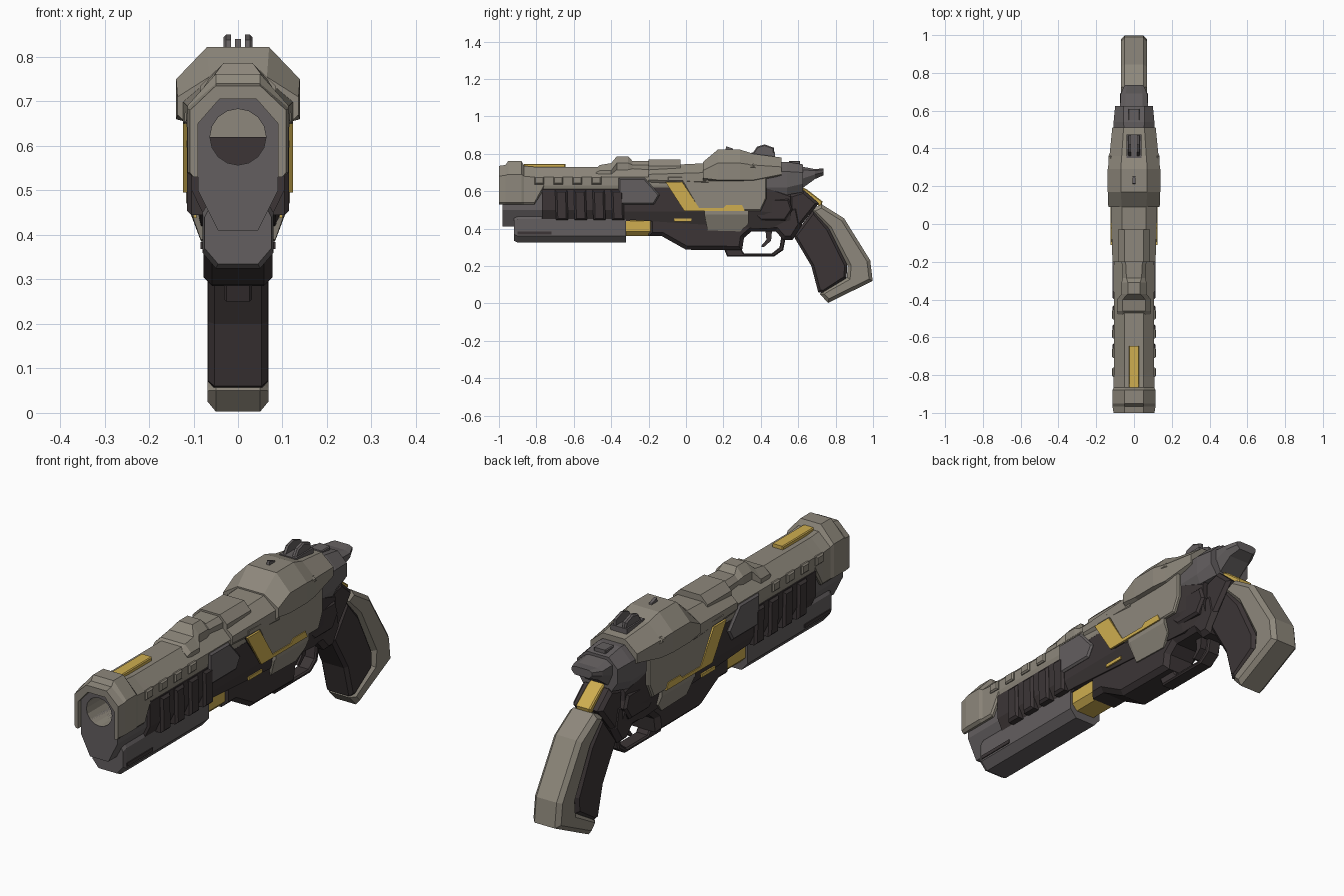
import bpy, bmesh, math
from mathutils import Matrix


def material(name, rgb):
    m = bpy.data.materials.new(name)
    m.diffuse_color = (*rgb, 1)
    return m


LIGHT = material("warm_light_grey", (0.27, 0.245, 0.2))
GREY = material("dark_grey", (0.125, 0.113, 0.115))
BLACK = material("brown_black", (0.045, 0.036, 0.037))
GOLD = material("gold", (0.62, 0.42, 0.08))


def finish(name, bm, mat, mirror=False):
    bmesh.ops.recalc_face_normals(bm, faces=bm.faces)
    me = bpy.data.meshes.new(name)
    bm.to_mesh(me)
    bm.free()
    me.materials.append(mat)
    ob = bpy.data.objects.new(name, me)
    bpy.context.collection.objects.link(ob)
    if mirror:
        ob.modifiers.new("mirror", 'MIRROR')
    return ob


def loft(name, mat, *stations):
    """Octagonal body along y. Station: y, top z, top half width,
    shoulder z, half width, waist z, bottom z, bottom half width."""
    bm = bmesh.new()
    rings = []
    for y, zt, wt, zs, w, zw, zb, wb in stations:
        half = [(wt, zt), (w, zs), (w, zw), (wb, zb)]
        full = half + [(-x, z) for x, z in reversed(half)]
        rings.append([bm.verts.new((x, y, z)) for x, z in full])
    for a, b in zip(rings, rings[1:]):
        for i in range(8):
            j = (i + 1) % 8
            bm.faces.new((a[i], a[j], b[j], b[i]))
    bm.faces.new(rings[0])
    bm.faces.new(rings[-1])
    return finish(name, bm, mat)


def tube(name, mat, y0, y1, section):
    return loft(name, mat, (y0, *section), (y1, *section))


def slab(name, mat, profile, x1, x0=None, bevel=0.0):
    """Side (y, z) profile extruded across x; x0 given = mirrored side plates."""
    bm = bmesh.new()
    start = -x1 if x0 is None else x0
    a = [bm.verts.new((start, y, z)) for y, z in profile]
    b = [bm.verts.new((x1, y, z)) for y, z in profile]
    n = len(profile)
    caps = [bm.faces.new(a), bm.faces.new(b)]
    for i in range(n):
        j = (i + 1) % n
        bm.faces.new((a[i], a[j], b[j], b[i]))
    bmesh.ops.recalc_face_normals(bm, faces=bm.faces)
    if bevel:
        use = caps if x0 is None else caps[1:]
        bmesh.ops.bevel(bm, geom=[e for f in use for e in f.edges], offset=bevel,
                        segments=1, profile=0.5, affect='EDGES')
    return finish(name, bm, mat, x0 is not None)


def rect(y0, y1, z0, z1):
    return [(y0, z0), (y1, z0), (y1, z1), (y0, z1)]


# barrel shroud, muzzle collar and barrel core
shroud = tube("barrel_shroud", LIGHT, -0.88, -0.08,
              (0.73, 0.05, 0.675, 0.106, 0.63, 0.605, 0.1))
collar = loft("muzzle_collar", LIGHT,
              (-1.0, 0.735, 0.05, 0.68, 0.108, 0.54, 0.53, 0.1),
              (-0.965, 0.74, 0.05, 0.685, 0.114, 0.54, 0.53, 0.1),
              (-0.95, 0.762, 0.05, 0.69, 0.114, 0.54, 0.53, 0.1),
              (-0.88, 0.762, 0.05, 0.69, 0.114, 0.54, 0.53, 0.1),
              (-0.865, 0.735, 0.05, 0.68, 0.108, 0.54, 0.53, 0.1),
              (-0.81, 0.73, 0.05, 0.675, 0.108, 0.54, 0.53, 0.1),
              (-0.76, 0.73, 0.05, 0.675, 0.106, 0.63, 0.61, 0.1))
core_section = (0.705, 0.042, 0.65, 0.09, 0.5, 0.41, 0.045)
core = tube("barrel_core", GREY, -0.98, -0.7, core_section)

# hidden cutters: recessed muzzle face and bore
recess = tube("muzzle_recess_cutter", GREY, -1.1, -0.978, core_section)
bm = bmesh.new()
bmesh.ops.create_cone(bm, cap_ends=True, segments=16, radius1=0.063, radius2=0.063, depth=0.5,
                      matrix=Matrix.Translation((0, -0.9, 0.62)) @ Matrix.Rotation(math.pi / 2, 4, 'X'))
bore = finish("bore_cutter", bm, GREY)
for target, cutter in ((collar, recess), (collar, bore), (core, bore), (shroud, bore)):
    mod = target.modifiers.new("cut", 'BOOLEAN')
    mod.operation = 'DIFFERENCE'
    mod.solver = 'EXACT'
    mod.object = cutter
for c in (recess, bore):
    c.hide_render = True
    c.hide_viewport = False
    c.display_type = 'WIRE'

# shroud clips, vent ribs
for i in range(4):
    y = -0.785 + i * 0.102
    slab(f"shroud_clip_{i}", LIGHT, rect(y - 0.026, y + 0.026, 0.637, 0.678), 0.116, 0.09, 0.006)
    y = -0.665 + i * 0.1
    slab(f"vent_rib_{i}", BLACK, [(y - 0.035, 0.605), (y + 0.03, 0.605), (y + 0.035, 0.445),
                                  (y - 0.03, 0.445)], 0.115, 0.07, 0.01)
tube("vent_body", BLACK, -0.77, -0.3, (0.62, 0.09, 0.61, 0.104, 0.5, 0.44, 0.075))
slab("shroud_side_panel", GREY, [(-0.36, 0.67), (-0.22, 0.67), (-0.14, 0.58), (-0.17, 0.53),
                                 (-0.36, 0.53)], 0.114, 0.08, 0.008)

# under-barrel
loft("under_barrel", GREY, (-0.92, 0.47, 0.06, 0.44, 0.075, 0.37, 0.335, 0.045),
     (-0.9, 0.475, 0.065, 0.45, 0.08, 0.36, 0.325, 0.05),
     (-0.32, 0.475, 0.065, 0.45, 0.08, 0.36, 0.325, 0.05))
slab("under_barrel_slot", BLACK, rect(-0.9, -0.72, 0.368, 0.384), 0.084, 0.077)
tube("gold_coupling", GOLD, -0.33, -0.19, (0.46, 0.05, 0.44, 0.07, 0.385, 0.36, 0.045))

# top rail and gold inlay
slab("top_gold_bar", GOLD, rect(-0.865, -0.645, 0.72, 0.746), 0.027, bevel=0.004)
loft("top_rail_front", LIGHT, (-0.48, 0.72, 0.06, 0.70, 0.085, 0.69, 0.68, 0.08),
     (-0.46, 0.74, 0.06, 0.71, 0.09, 0.69, 0.68, 0.08),
     (-0.4, 0.75, 0.06, 0.71, 0.09, 0.69, 0.68, 0.08),
     (-0.37, 0.786, 0.033, 0.75, 0.066, 0.70, 0.68, 0.06),
     (-0.31, 0.786, 0.033, 0.75, 0.066, 0.70, 0.68, 0.06),
     (-0.285, 0.76, 0.04, 0.74, 0.06, 0.70, 0.68, 0.06),
     (-0.19, 0.762, 0.045, 0.74, 0.066, 0.70, 0.68, 0.06))
tube("top_rail_rear", LIGHT, -0.2, -0.03, (0.77, 0.05, 0.735, 0.085, 0.71, 0.69, 0.08))

# receiver
loft("receiver_front", LIGHT, (-0.2, 0.735, 0.06, 0.69, 0.114, 0.66, 0.64, 0.1),
     (0.12, 0.75, 0.065, 0.70, 0.124, 0.65, 0.62, 0.1))
loft("receiver_hood", LIGHT, (0.09, 0.755, 0.065, 0.71, 0.136, 0.67, 0.655, 0.12),
     (0.17, 0.822, 0.07, 0.75, 0.139, 0.66, 0.655, 0.12),
     (0.29, 0.822, 0.07, 0.75, 0.139, 0.66, 0.655, 0.12),
     (0.36, 0.80, 0.065, 0.74, 0.13, 0.66, 0.655, 0.11),
     (0.51, 0.78, 0.055, 0.73, 0.115, 0.69, 0.68, 0.1))
slab("receiver_side_plate", LIGHT, [(-0.1, 0.68), (0.43, 0.68), (0.43, 0.56), (0.4, 0.495),
                                    (0.07, 0.495), (-0.02, 0.65), (-0.1, 0.65)], 0.12, 0.07, 0.006)
slab("hood_side_block", LIGHT, [(0.24, 0.72), (0.38, 0.72), (0.36, 0.75), (0.26, 0.75)], 0.134, 0.08, 0.01)
loft("receiver_lower_wedge", LIGHT, (0.1, 0.51, 0.11, 0.5, 0.117, 0.475, 0.465, 0.11),
     (0.115, 0.51, 0.11, 0.5, 0.117, 0.475, 0.39, 0.084),
     (0.29, 0.51, 0.11, 0.5, 0.117, 0.475, 0.385, 0.083),
     (0.335, 0.51, 0.11, 0.5, 0.117, 0.475, 0.43, 0.098))
slab("gold_slash", GOLD, [(-0.11, 0.65), (-0.02, 0.65), (0.07, 0.51), (0.2, 0.51), (0.215, 0.525),
                          (0.3, 0.525), (0.315, 0.495), (-0.01, 0.495)], 0.124, 0.115)
slab("gold_slash_base", BLACK, [(-0.11, 0.65), (0.0, 0.65), (0.3, 0.52), (0.3, 0.5), (0.0, 0.5)], 0.115, 0.07)

# frame
loft("frame_upper", BLACK, (-0.35, 0.64, 0.09, 0.62, 0.104, 0.49, 0.45, 0.085),
     (0.42, 0.64, 0.09, 0.62, 0.104, 0.49, 0.4, 0.082),
     (0.56, 0.6, 0.07, 0.57, 0.09, 0.48, 0.42, 0.07))
slab("frame_lower", BLACK, [(-0.2, 0.5), (-0.2, 0.36), (-0.13, 0.36), (0.0, 0.287), (0.3, 0.285),
                            (0.31, 0.35), (0.35, 0.385), (0.48, 0.385), (0.52, 0.34), (0.57, 0.34),
                            (0.62, 0.42), (0.6, 0.52)], 0.078, bevel=0.02)
slab("frame_gold_mark", GOLD, rect(-0.065, 0.03, 0.438, 0.453), 0.1, 0.093)
slab("frame_side_step", BLACK, [(0.32, 0.51), (0.4, 0.44), (0.53, 0.44), (0.57, 0.5), (0.55, 0.56),
                                (0.42, 0.56)], 0.1, 0.06, 0.01)
slab("grip_mount", BLACK, [(0.56, 0.35), (0.71, 0.535), (0.63, 0.605), (0.55, 0.58)], 0.074, bevel=0.015)

# trigger and guard
slab("trigger_guard", BLACK, [(0.2, 0.3), (0.22, 0.25), (0.47, 0.25), (0.52, 0.285), (0.535, 0.36),
                              (0.51, 0.36), (0.5, 0.3), (0.46, 0.268), (0.31, 0.268), (0.29, 0.3)],
     0.032, bevel=0.006)
slab("trigger", BLACK, [(0.425, 0.39), (0.43, 0.34), (0.4, 0.305), (0.415, 0.3), (0.455, 0.335),
                        (0.46, 0.39)], 0.016)

# rear block, hammer and sights
loft("rear_block", GREY, (0.42, 0.75, 0.05, 0.7, 0.105, 0.62, 0.575, 0.09),
     (0.54, 0.757, 0.055, 0.705, 0.108, 0.62, 0.58, 0.09),
     (0.625, 0.743, 0.055, 0.7, 0.1, 0.64, 0.595, 0.07))
loft("hammer", GREY, (0.6, 0.735, 0.045, 0.715, 0.075, 0.66, 0.6, 0.05),
     (0.69, 0.718, 0.045, 0.71, 0.07, 0.69, 0.665, 0.05),
     (0.735, 0.722, 0.035, 0.715, 0.05, 0.7, 0.685, 0.035))
slab("rear_port", GREY, rect(0.55, 0.61, 0.74, 0.762), 0.03, bevel=0.004)
slab("rear_sight_base", GREY, rect(0.35, 0.475, 0.77, 0.808), 0.04)
slab("rear_sight_fin", GREY, [(0.355, 0.8), (0.38, 0.838), (0.42, 0.85), (0.47, 0.832), (0.475, 0.78)],
     0.033, 0.016, 0.006)
slab("front_sight", GREY, [(0.21, 0.815), (0.215, 0.84), (0.25, 0.828), (0.255, 0.815)], 0.007)

# grip
slab("grip_strap", LIGHT, [(0.66, 0.5), (0.725, 0.53), (0.845, 0.455), (0.985, 0.23), (0.998, 0.12),
                           (0.76, 0.003), (0.715, 0.05), (0.735, 0.07), (0.86, 0.14), (0.865, 0.2),
                           (0.76, 0.4)], 0.068, bevel=0.018)
slab("grip_panel", BLACK, [(0.575, 0.36), (0.67, 0.2), (0.707, 0.06), (0.735, 0.055), (0.858, 0.135),
                           (0.862, 0.205), (0.765, 0.4), (0.68, 0.5)], 0.067, bevel=0.014)
slab("grip_gold_latch", GOLD, [(0.625, 0.62), (0.65, 0.607), (0.73, 0.545), (0.722, 0.515), (0.62, 0.58)],
     0.036, bevel=0.005)
